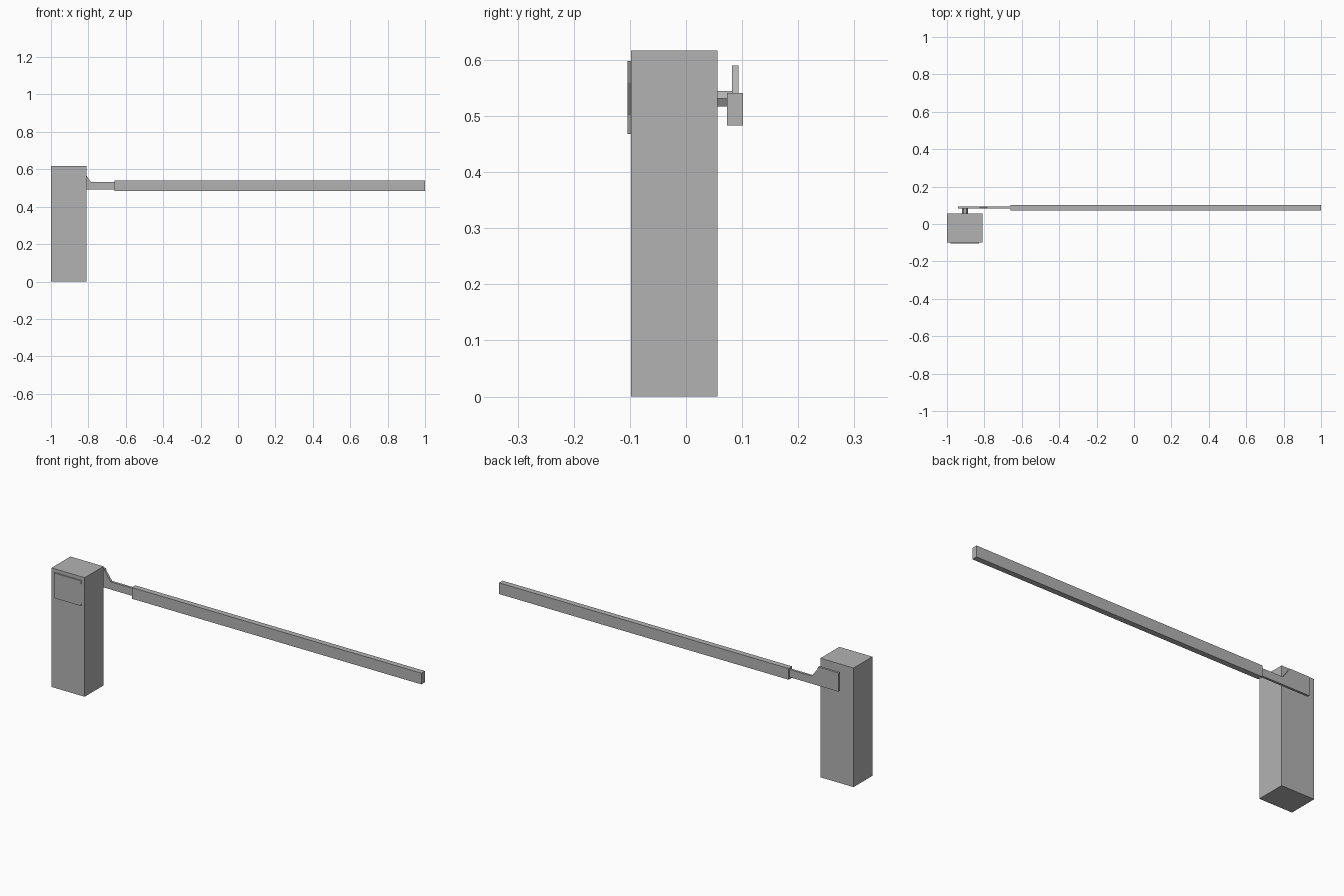
import bpy
import bmesh
from mathutils import Vector

cube = bpy.data.objects.get("Cube")
if cube:
    bpy.data.objects.remove(cube, do_unlink=True)

# Single painted metal colour
grey = bpy.data.materials.new("light_grey_metal")
grey.use_nodes = True
colour = (0.45, 0.45, 0.45, 1.0)
grey.diffuse_color = colour
grey.node_tree.nodes["Principled BSDF"].inputs["Base Color"].default_value = colour


def extrude_profile(name, points, y0, y1):
    """Closed (x, z) outline extruded from y0 to y1."""
    bm = bmesh.new()
    face = bm.faces.new([bm.verts.new((x, y0, z)) for x, z in points])
    moved = bmesh.ops.extrude_face_region(bm, geom=[face])["geom"]
    verts = [v for v in moved if isinstance(v, bmesh.types.BMVert)]
    bmesh.ops.translate(bm, verts=verts, vec=Vector((0, y1 - y0, 0)))
    bmesh.ops.recalc_face_normals(bm, faces=bm.faces)
    mesh = bpy.data.meshes.new(name)
    bm.to_mesh(mesh)
    bm.free()
    mesh.materials.append(grey)
    obj = bpy.data.objects.new(name, mesh)
    bpy.context.collection.objects.link(obj)
    return obj


def box(name, x0, x1, y0, y1, z0, z1):
    return extrude_profile(name, [(x0, z0), (x1, z0), (x1, z1), (x0, z1)], y0, y1)


# Cabinet and its raised front door
box("cabinet", -1.0, -0.81, -0.098, 0.056, 0.0, 0.617)

# Door outline has finger-pull points on its right edge
door = extrude_profile("access_door", [
    (-0.982, 0.468), (-0.828, 0.468), (-0.828, 0.502),
    (-0.828, 0.56), (-0.828, 0.598), (-0.982, 0.598)], -0.104, -0.098)
for v in door.data.vertices:
    # undercut the finger pull towards the cabinet
    if v.co.y > -0.1 and v.co.x > -0.83 and 0.5 < v.co.z < 0.57:
        v.co.x -= 0.008

# Hexagonal drive shaft, points facing sideways
bpy.ops.mesh.primitive_cylinder_add(
    vertices=6, radius=0.016, depth=0.03,
    location=(-0.904, 0.069, 0.531), rotation=(1.5708, 0, 0))
shaft = bpy.context.object
shaft.name = "drive_shaft"
# turn the hexagon so that two corners lie on the horizontal axis
shaft.rotation_euler.rotate_axis("Z", 0.5236)
shaft.data.materials.append(grey)

# Flat arm bracket stepping down to the boom
extrude_profile("arm_bracket", [
    (-0.94, 0.493), (-0.64, 0.493), (-0.64, 0.533), (-0.787, 0.533),
    (-0.82, 0.579), (-0.823, 0.59), (-0.94, 0.59)], 0.082, 0.094)

# Long barrier boom
box("boom", -0.66, 1.0, 0.073, 0.102, 0.483, 0.541)
